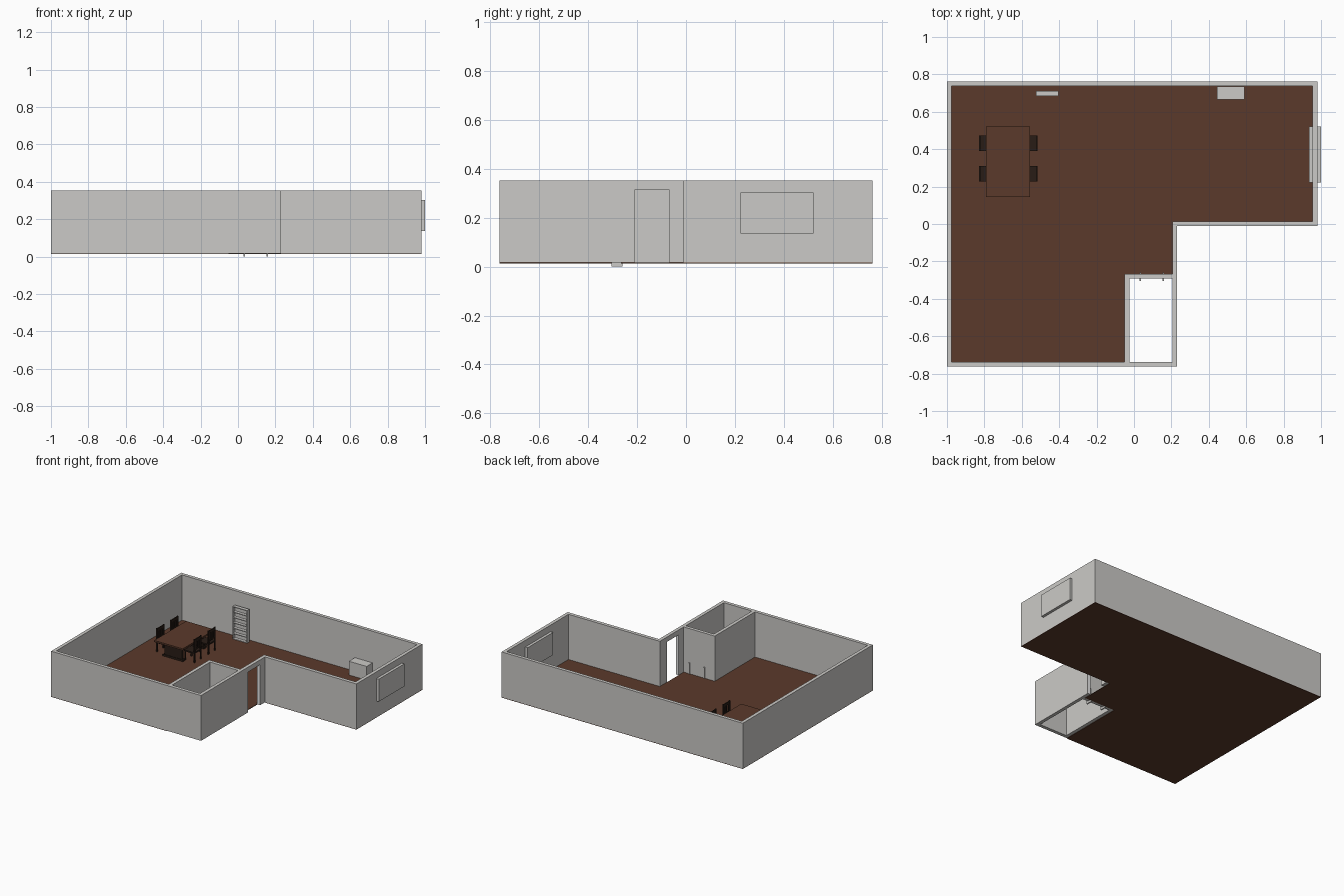
import bpy, bmesh

if "Cube" in bpy.data.objects:
    bpy.data.objects.remove(bpy.data.objects["Cube"])

def material(name, rgb):
    m = bpy.data.materials.new(name)
    m.diffuse_color = (*rgb, 1)
    m.use_nodes = True
    m.node_tree.nodes["Principled BSDF"].inputs["Base Color"].default_value = m.diffuse_color
    return m

GREY = material("wall grey", (0.60, 0.59, 0.57))
FLOOR = material("floor brown", (0.105, 0.042, 0.024))
WOOD = material("dark wood", (0.022, 0.012, 0.008))
WHITE = material("door white", (0.95, 0.95, 0.95))

Z0, Z1 = 0.016, 0.352      # floor level, wall top

def finish(name, bm, mat):
    bmesh.ops.recalc_face_normals(bm, faces=bm.faces)
    me = bpy.data.meshes.new(name)
    bm.to_mesh(me)
    bm.free()
    me.materials.append(mat)
    ob = bpy.data.objects.new(name, me)
    bpy.context.collection.objects.link(ob)
    return ob

def prism(name, outline, z0, z1, mat):
    bm = bmesh.new()
    f = bm.faces.new([bm.verts.new((x, y, z0)) for x, y in outline])
    ext = bmesh.ops.extrude_face_region(bm, geom=[f])
    for v in ext["geom"]:
        if isinstance(v, bmesh.types.BMVert):
            v.co.z = z1
    return finish(name, bm, mat)

def boxes(name, blocks, mat):
    """One object out of blocks (x0, x1, y0, y1, z0, z1)."""
    bm = bmesh.new()
    for x0, x1, y0, y1, z0, z1 in blocks:
        vs = bmesh.ops.create_cube(bm, size=1)["verts"]
        for v in vs:
            v.co = (x1 if v.co.x > 0 else x0, y1 if v.co.y > 0 else y0,
                    z1 if v.co.z > 0 else z0)
    return finish(name, bm, mat)

# walls: outer footprint with both rooms and the doorway cut out
walls = prism("walls", [(-1, -.762), (.23, -.762), (.23, -.012), (.98, -.012),
                        (.98, .762), (-1, .762)], Z0, Z1, GREY)
main_room = [(-.975, -.737), (-.05, -.737), (-.05, -.266), (.205, -.266),
             (.205, .014), (.955, .014), (.955, .737), (-.975, .737)]
side_room = [(-.025, -.737), (.205, -.737), (.205, -.291), (-.025, -.291)]
cutters = [prism("main_room_cutter", main_room, -.2, .6, GREY),
           prism("side_room_cutter", side_room, -.2, .6, GREY),
           boxes("doorway_cutter", [(.19, .25, -.21, -.068, -.2, .316)], GREY)]
for c in cutters:
    c.hide_render = True
    c.hide_viewport = True
    mod = walls.modifiers.new(c.name, "BOOLEAN")
    mod.operation = "DIFFERENCE"
    mod.solver = "EXACT"
    mod.object = c

# floor, left out of the side room
prism("floor", [(-1, -.762), (-.05, -.762), (-.05, -.266), (.205, -.266),
                (.205, -.012), (.98, -.012), (.98, .762), (-1, .762)],
      Z0 - .003, Z0 + .001, FLOOR)

# doorway lining
boxes("door_lining", [(.206, .229, -.21, -.208, Z0, .316),
                      (.206, .229, -.07, -.068, Z0, .316)], WHITE)

# posts sticking through the side room wall
boxes("side_room_posts", [(x - .004, x + .004, -.305, -.26, 0, .1)
                          for x in (.034, .157)], GREY)

# window panel through the right wall
boxes("window", [(.935, 1, .222, .522, .136, .303)], GREY)

# cabinet
boxes("cabinet", [(.445, .59, .665, .735, Z0, .119)], GREY)

# bookshelf: sides, back and shelves
X0, X1, Y0, Y1, TOP = -.525, -.405, .685, .711, .26
shelf = [(X0, X0 + .006, Y0, Y1, Z0, TOP), (X1 - .006, X1, Y0, Y1, Z0, TOP),
         (X0 + .006, X1 - .006, Y1 - .004, Y1, Z0, TOP)]
for i in range(7):
    z = Z0 + i * (TOP - Z0 - .006) / 6
    shelf.append((X0 + .006, X1 - .006, Y0, Y1 - .004, z, z + .006))
boxes("bookshelf", shelf, GREY)

# table: top, two end panels with feet, stretcher
boxes("table_top", [(-.79, -.555, .145, .52, .13, .142)], FLOOR)
base = [(-.682, -.663, .22, .445, .06, .08)]
for y in (.21, .455):
    base += [(-.745, -.6, y - .01, y + .01, .03, .13),
             (-.755, -.59, y - .014, y + .014, Z0, .03)]
boxes("table_base", base, WOOD)

# chairs: seat, legs, back with slats; s points away from the table
def chair(name, xb, yc, s):
    def blk(a, b, y0, y1, z0, z1):     # a, b measured inward from the back
        xa, xc = sorted((xb - s * a, xb - s * b))
        return (xa, xc, yc + y0, yc + y1, z0, z1)
    w = .042
    parts = [blk(.002, .085, -w, w, .082, .092)]
    for e in (-1, 1):
        ys = sorted((e * w, e * (w - .009)))
        parts += [blk(.0, .009, *ys, Z0, .19), blk(.075, .084, *ys, Z0, .082)]
    parts += [blk(.001, .008, -w + .009, w - .009, .168, .188),
              blk(.001, .008, -w + .009, w - .009, .11, .12)]
    parts += [blk(.002, .007, y - .006, y + .006, .12, .168) for y in (-.02, 0, .02)]
    boxes(name, parts, WOOD)

for s, xb, side in ((-1, -.83, "left"), (1, -.515, "right")):
    for yc, place in ((.268, "front"), (.432, "back")):
        chair(f"{side}_{place}_chair", xb, yc, s)
